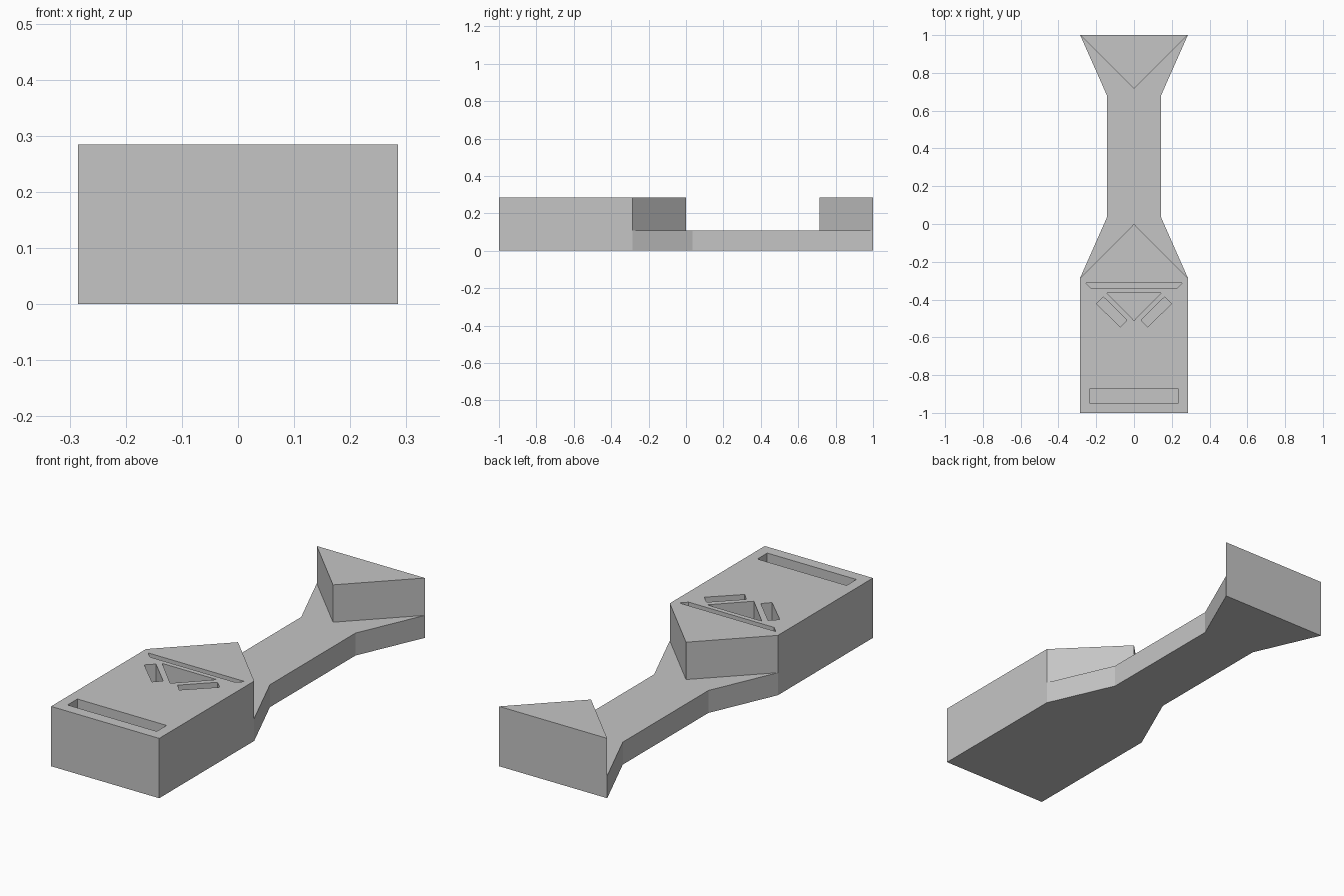
import bpy
import bmesh

cube = bpy.data.objects.get("Cube")
if cube:
    bpy.data.objects.remove(cube, do_unlink=True)

W, H, DECK = 0.285, 0.285, 0.107   # half width, full height, deck height
POCKET = 0.14                      # recess depth

grey = bpy.data.materials.new("plain_grey")
grey.use_nodes = True
color = (0.56, 0.56, 0.56, 1)
grey.diffuse_color = color
grey.node_tree.nodes["Principled BSDF"].inputs["Base Color"].default_value = color


def prism(name, outline, z0, z1):
    """Extrude a flat outline from z0 up to z1."""
    bm = bmesh.new()
    base = bm.faces.new([bm.verts.new((x, y, z0)) for x, y in outline])
    top = bmesh.ops.extrude_face_region(bm, geom=[base])["geom"]
    verts = [v for v in top if isinstance(v, bmesh.types.BMVert)]
    bmesh.ops.translate(bm, verts=verts, vec=(0, 0, z1 - z0))
    bmesh.ops.recalc_face_normals(bm, faces=bm.faces)
    mesh = bpy.data.meshes.new(name)
    bm.to_mesh(mesh)
    bm.free()
    mesh.materials.append(grey)
    obj = bpy.data.objects.new(name, mesh)
    bpy.context.collection.objects.link(obj)
    return obj


def mirrored(half):
    """Close a right-hand half outline across x = 0."""
    return half + [(-x, y) for x, y in reversed(half) if x > 0]


def combine(target, tool, operation):
    """Apply a boolean and remove the tool."""
    mod = target.modifiers.new("cut", "BOOLEAN")
    mod.operation = operation
    mod.solver = "EXACT"
    mod.object = tool
    bpy.context.view_layer.objects.active = target
    bpy.ops.object.modifier_apply(modifier=mod.name)
    bpy.data.objects.remove(tool, do_unlink=True)


# Base: wide front, narrow neck, flared tail
body = prism("body", mirrored([(W, -1), (W, -W), (0.143, 0.036), (0.143, 0.68), (W, 1)]),
             0, DECK)

# Raised pentagonal head and triangular tail block
head = prism("head_block", mirrored([(W, -1), (W, -W), (0, 0)]), DECK, H)
tail = prism("tail_block", mirrored([(W, 1), (0, 1 - W)]), DECK, H)
combine(body, head, "UNION")
combine(body, tail, "UNION")

# Recesses in the top of the head
slanted = [(0.162, -0.386), (0.199, -0.422), (0.072, -0.545), (0.038, -0.509)]
recesses = {
    "front_slot": mirrored([(0.235, -0.947), (0.235, -0.873)]),
    "thin_slot": mirrored([(0.225, -0.342), (0.255, -0.312)]),
    "triangle_pocket": mirrored([(0.144, -0.365), (0, -0.511)]),
    "left_slanted_slot": slanted,
    "right_slanted_slot": [(-x, y) for x, y in slanted],
}
for name, outline in recesses.items():
    combine(body, prism(name, outline, H - POCKET, H + 0.1), "DIFFERENCE")

# Merge coplanar faces left by the cuts
bm = bmesh.new()
bm.from_mesh(body.data)
bmesh.ops.remove_doubles(bm, verts=bm.verts, dist=0.0001)
bmesh.ops.dissolve_limit(bm, angle_limit=0.01, verts=bm.verts, edges=bm.edges)
bm.to_mesh(body.data)
bm.free()
